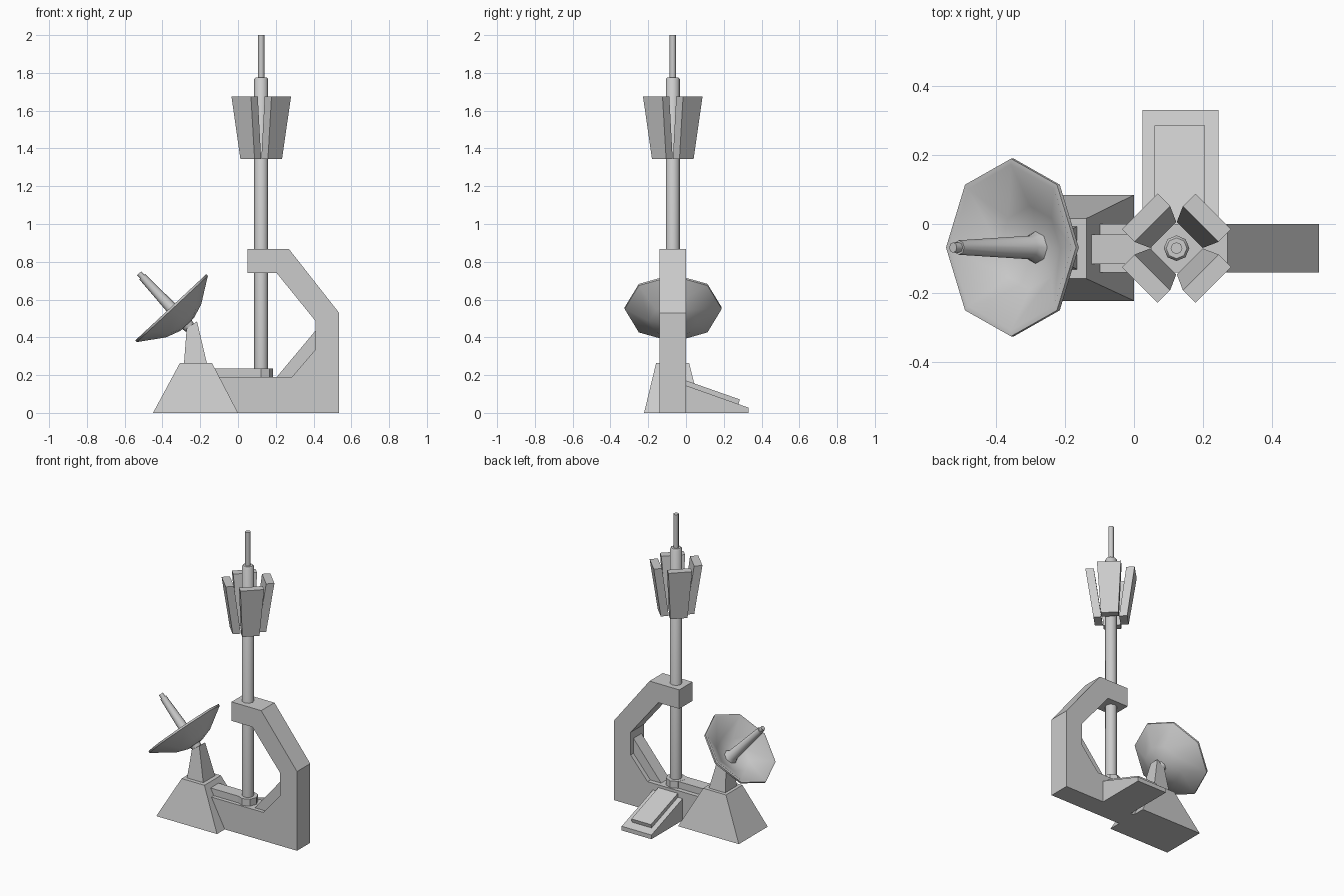
import bpy, bmesh, math
from mathutils import Matrix, Vector

if "Cube" in bpy.data.objects:
    bpy.data.objects.remove(bpy.data.objects["Cube"])


def finish(name, bm, smooth=False):
    bmesh.ops.remove_doubles(bm, verts=bm.verts, dist=1e-5)
    bmesh.ops.recalc_face_normals(bm, faces=bm.faces)
    me = bpy.data.meshes.new(name)
    bm.to_mesh(me)
    bm.free()
    ob = bpy.data.objects.new(name, me)
    bpy.context.collection.objects.link(ob)
    if smooth:
        bpy.ops.object.select_all(action='DESELECT')
        ob.select_set(True)
        bpy.context.view_layer.objects.active = ob
        bpy.ops.object.shade_smooth_by_angle(angle=math.radians(50))
    return ob


def loft(name, bottom, top):
    """Solid between two matching point loops."""
    bm = bmesh.new()
    a = [bm.verts.new(p) for p in bottom]
    b = [bm.verts.new(p) for p in top]
    n = len(a)
    bm.faces.new(a)
    bm.faces.new(b[::-1])
    for i in range(n):
        bm.faces.new((a[i], a[(i + 1) % n], b[(i + 1) % n], b[i]))
    return finish(name, bm)


def extrude_xz(name, profile, y0, y1):
    return loft(name, [(x, y0, z) for x, z in profile], [(x, y1, z) for x, z in profile])


def extrude_yz(name, profile, x0, x1):
    return loft(name, [(x0, y, z) for y, z in profile], [(x1, y, z) for y, z in profile])


def rect(x0, x1, y0, y1, z0, z1=None):
    """Rectangle loop; z0 on the left edge, z1 on the right."""
    z1 = z0 if z1 is None else z1
    return [(x0, y0, z0), (x1, y0, z1), (x1, y1, z1), (x0, y1, z0)]


def lathe(name, profile, mat, n=8, smooth=True):
    bm = bmesh.new()
    vs = [bm.verts.new((r, 0, z)) for r, z in profile]
    es = [bm.edges.new(p) for p in zip(vs, vs[1:])]
    bmesh.ops.spin(bm, geom=vs + es, axis=(0, 0, 1), cent=(0, 0, 0),
                   angle=2 * math.pi, steps=n, use_merge=True)
    bmesh.ops.dissolve_degenerate(bm, edges=bm.edges, dist=1e-5)
    bm.transform(mat)
    return finish(name, bm, smooth)


CX, CY = 0.123, -0.07
pole_at = Matrix.Translation((CX, CY, 0))

# C-shaped frame and its inner ribs
extrude_xz("c_frame", [(-0.14, 0), (0.535, 0), (0.535, 0.53), (0.27, 0.867), (0.05, 0.867),
                       (0.05, 0.74), (0.205, 0.74), (0.41, 0.487), (0.41, 0.335),
                       (0.285, 0.19), (-0.14, 0.19)], -0.14, 0)
extrude_xz("frame_rib", [(0.205, 0.19), (0.285, 0.185), (0.415, 0.335), (0.41, 0.435)], -0.115, -0.03)
extrude_xz("floor_rib", [(-0.16, 0.18), (0.13, 0.18), (0.13, 0.235), (-0.16, 0.235)], -0.115, -0.03)

# Mast with base collar
lathe("mast_collar", [(0, 0.18), (0.062, 0.18), (0.062, 0.236), (0, 0.236)], pole_at, smooth=False)
lathe("mast", [(0, 0.19), (0.037, 0.19), (0.037, 1.768), (0.03, 1.776), (0.017, 1.776),
               (0.017, 2.0), (0, 2.0)], pole_at)

# Four flared antenna panels
for i in range(4):
    m = pole_at @ Matrix.Rotation(math.radians(45 + 90 * i), 4, 'Z')
    low = [m @ Vector(p) for p in rect(0.054, 0.103, -0.053, 0.053, 1.345)]
    high = [m @ Vector(p) for p in rect(0.099, 0.15, -0.073, 0.073, 1.675)]
    loft("antenna_panel_%d" % (i + 1), low, high)

# Dish pedestal and neck
loft("dish_pedestal", rect(-0.45, 0, -0.222, 0.084, 0), rect(-0.307, -0.138, -0.158, 0.016, 0.265))
loft("dish_neck", rect(-0.286, -0.164, -0.132, -0.006, 0.26),
     rect(-0.272, -0.217, -0.1, -0.038, 0.445, 0.485))

# Dish bowl, back boss and feed
dish_at = Matrix.Translation((-0.353, CY + 0.002, 0.556)) @ Matrix.Rotation(math.radians(-43), 4, 'Y')
lathe("dish", [(0, -0.121), (0.05, -0.121), (0.127, -0.095), (0.257, -0.008), (0.257, 0.004),
               (0.24, 0.004), (0.12, -0.076), (0.05, -0.1), (0, -0.1)], dish_at)
lathe("dish_boss", [(0, -0.145), (0.03, -0.145), (0.036, -0.115), (0, -0.115)], dish_at)
lathe("dish_feed", [(0, -0.105), (0.048, -0.103), (0.034, -0.075), (0.021, 0.225), (0.015, 0.225),
                    (0.015, 0.25), (0, 0.25)], dish_at)

# Rear sloping console
extrude_yz("console", [(-0.02, 0), (0.33, 0), (0.33, 0.028), (0, 0.145), (-0.02, 0.145)], 0.025, 0.245)
extrude_yz("console_panel", [(-0.01, 0.14), (0.277, 0.042), (0.285, 0.071), (-0.01, 0.175)], 0.06, 0.205)
